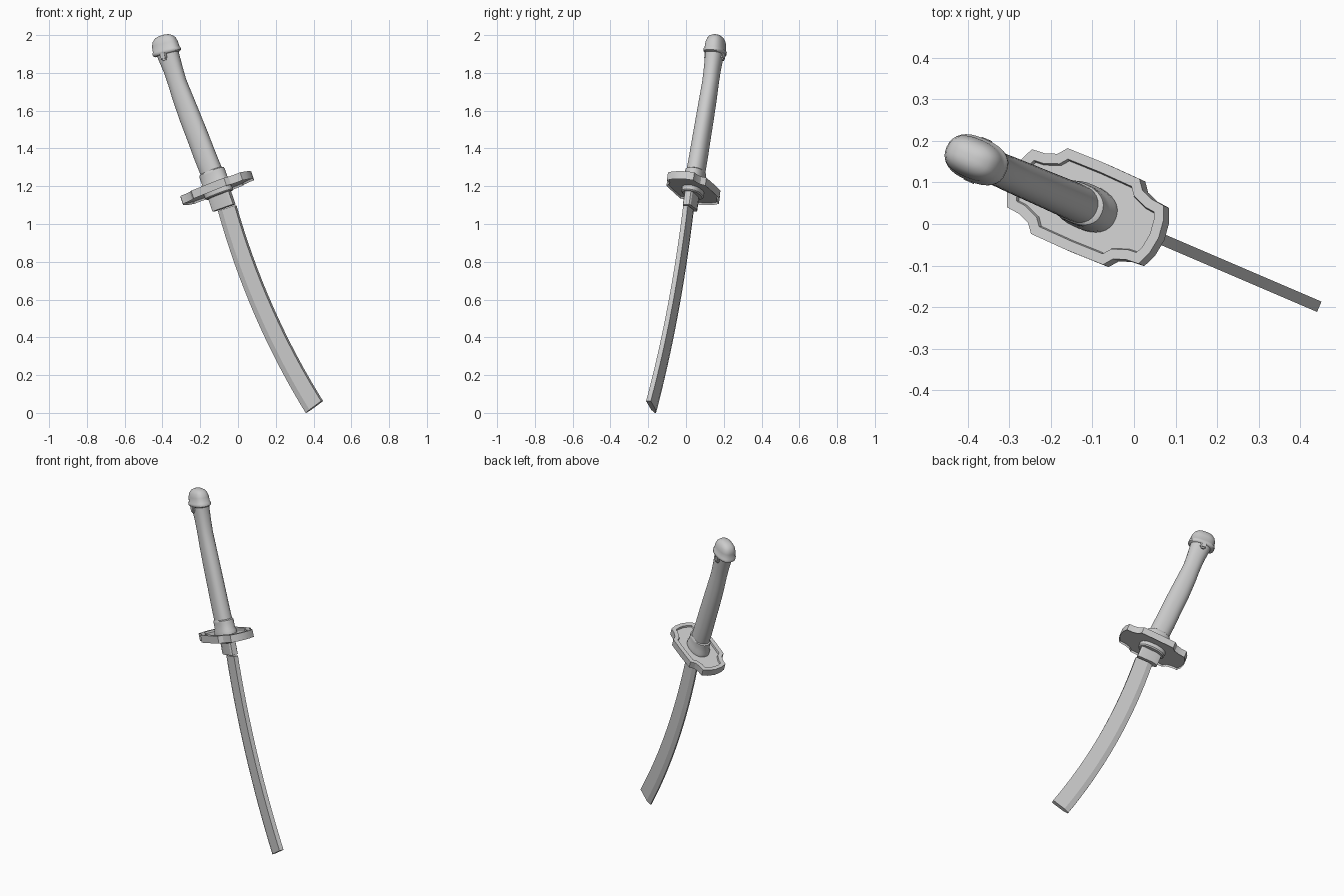
import bpy, bmesh, math
from mathutils import Matrix, Vector

if "Cube" in bpy.data.objects:
    bpy.data.objects.remove(bpy.data.objects["Cube"])

# The sword lies in one vertical plane: local x = along plane, y = thickness, z = up
PLACE = Matrix.Translation((0, -0.008, 0)) @ Matrix.Rotation(math.radians(-23.2), 4, 'Z')
GUARD = (-0.12, 1.19, 20)          # plane position, height, tilt in degrees


def frame(s, z, tilt):
    return PLACE @ Matrix.Translation((s, 0, z)) @ Matrix.Rotation(math.radians(-tilt), 4, 'Y')


def finish(bm, name, angle=35):
    bmesh.ops.recalc_face_normals(bm, faces=bm.faces)
    me = bpy.data.meshes.new(name)
    bm.to_mesh(me)
    bm.free()
    ob = bpy.data.objects.new(name, me)
    bpy.context.collection.objects.link(ob)
    bpy.ops.object.select_all(action='DESELECT')
    ob.select_set(True)
    bpy.context.view_layer.objects.active = ob
    bpy.ops.object.shade_smooth_by_angle(angle=math.radians(angle))
    return ob


def oval(a, b, n=32, p=2.3):
    pts = []
    for i in range(n):
        c, s = math.cos(2 * math.pi * i / n), math.sin(2 * math.pi * i / n)
        pts.append((math.copysign(abs(c) ** (2 / p), c) * a,
                    math.copysign(abs(s) ** (2 / p), s) * b))
    return pts


def loft(name, sections, angle=35):
    """sections: list of (matrix, 2D points), skinned and capped"""
    bm = bmesh.new()
    rings = [[bm.verts.new(m @ Vector((x, y, 0))) for x, y in pts] for m, pts in sections]
    n = len(rings[0])
    for r0, r1 in zip(rings, rings[1:]):
        for i in range(n):
            j = (i + 1) % n
            bm.faces.new((r0[i], r0[j], r1[j], r1[i]))
    bm.faces.new(rings[0])
    bm.faces.new(rings[-1])
    return finish(bm, name, angle)


def turned(name, base, profile, p=2.3, angle=35):
    """oval part along one axis; profile: (distance, half length, half thickness)"""
    m = frame(*base)
    return loft(name, [(m @ Matrix.Translation((0, 0, d)), oval(a, b, 32, p))
                       for d, a, b in profile], angle)


# Blade: circular arc, wedge section with the thick spine on the upper side
def blade_section(h):
    return [(h, 0.0135), (-0.45 * h, 0.0135), (-h, 0.004),
            (-h, -0.004), (-0.45 * h, -0.0135), (h, -0.0135)]


sections = []
s, z, steps, length = 0.438, 0.031, 16, 1.17
for i in range(steps + 1):
    t = i / steps
    tilt = 34 - 17 * t
    sections.append((frame(s, z, tilt), blade_section(0.056 - 0.004 * t)))
    mid = math.radians(tilt - 8.5 / steps)
    s -= math.sin(mid) * length / steps
    z += math.cos(mid) * length / steps
loft("blade", sections, 12)

# Collar at the blade root
habaki = [(x * 0.063, y) for x, y in
          ((1, .017), (.85, .023), (-.5, .023), (-1, .012),
           (-1, -.012), (-.5, -.023), (.85, -.023), (1, -.017))]
g = frame(*GUARD)
root = g @ Matrix.Rotation(math.radians(2), 4, 'Y')
loft("blade_collar", [(root @ Matrix.Translation((0.004, 0, -0.112)), habaki),
                      (root @ Matrix.Translation((0, 0, -0.01)), habaki)], 25)

# Washer below the guard
turned("lower_washer", GUARD, [(-.04, .074, .046), (-.034, .08, .052), (-.005, .08, .052)])

# Guard plate: lobed outline mirrored from one quarter, recessed on both sides
quarter = [(0.204, 0), (0.198, 0.042), (0.183, 0.076), (0.148, 0.079), (0.118, 0.09),
           (0.1, 0.112), (0, 0.114)]
half = quarter + [(-x, y) for x, y in quarter[-2::-1]]
outline = half + [(x, -y) for x, y in half[-2:0:-1]]
bm = bmesh.new()
low = [bm.verts.new((x, y, -0.022)) for x, y in outline]
top = [bm.verts.new((x, y, 0.022)) for x, y in outline]
caps = [bm.faces.new(low[::-1]), bm.faces.new(top)]
for i in range(len(outline)):
    j = (i + 1) % len(outline)
    bm.faces.new((low[i], low[j], top[j], top[i]))
for cap in caps:
    bmesh.ops.inset_region(bm, faces=[cap], thickness=0.024, use_even_offset=True)
    bmesh.ops.inset_region(bm, faces=[cap], thickness=0.003, depth=-0.011, use_even_offset=True)
bm.transform(g)
guard = finish(bm, "guard", 25)

# Cup between guard and grip
turned("grip_collar", GUARD, [(.005, .08, .055), (.03, .08, .055), (.045, .072, .05),
                              (.08, .073, .05), (.092, .071, .049), (.097, .06, .045)])

# Grip: slightly waisted toward the pommel
grip = [(-.148, 1.265, 21, .060, .046), (-.190, 1.36, 22, .060, .045),
        (-.229, 1.455, 22, .059, .044), (-.278, 1.57, 22, .058, .043),
        (-.323, 1.68, 22, .054, .042), (-.350, 1.75, 20, .050, .041),
        (-.374, 1.82, 19, .052, .042), (-.400, 1.89, 18, .058, .045),
        (-.410, 1.92, 16, .062, .046)]
loft("grip", [(frame(s, z, t), oval(a, b)) for s, z, t, a, b in grip])

# Pommel cap with a lip and a domed top
CAP = (-.409, 1.905, 14)
turned("pommel_cap", CAP, [(-.006, .068, .046), (0, .077, .053), (.014, .078, .054),
                           (.019, .073, .050), (.05, .071, .048), (.072, .063, .042),
                           (.087, .049, .033), (.096, .028, .019), (.098, .01, .007)], 2.5, 50)

# Cord tabs under the cap, one on each face
for side, label in ((-1, "front"), (1, "back")):
    bm = bmesh.new()
    bmesh.ops.create_cube(bm, size=1)
    bmesh.ops.bevel(bm, geom=bm.edges[:], offset=0.2, segments=2, affect='EDGES')
    bm.transform(frame(*CAP) @ Matrix.Translation((-0.003, side * 0.045, -0.014))
                 @ Matrix.Diagonal((0.034, 0.022, 0.05, 1)))
    finish(bm, label + "_cord_tab", 50)
